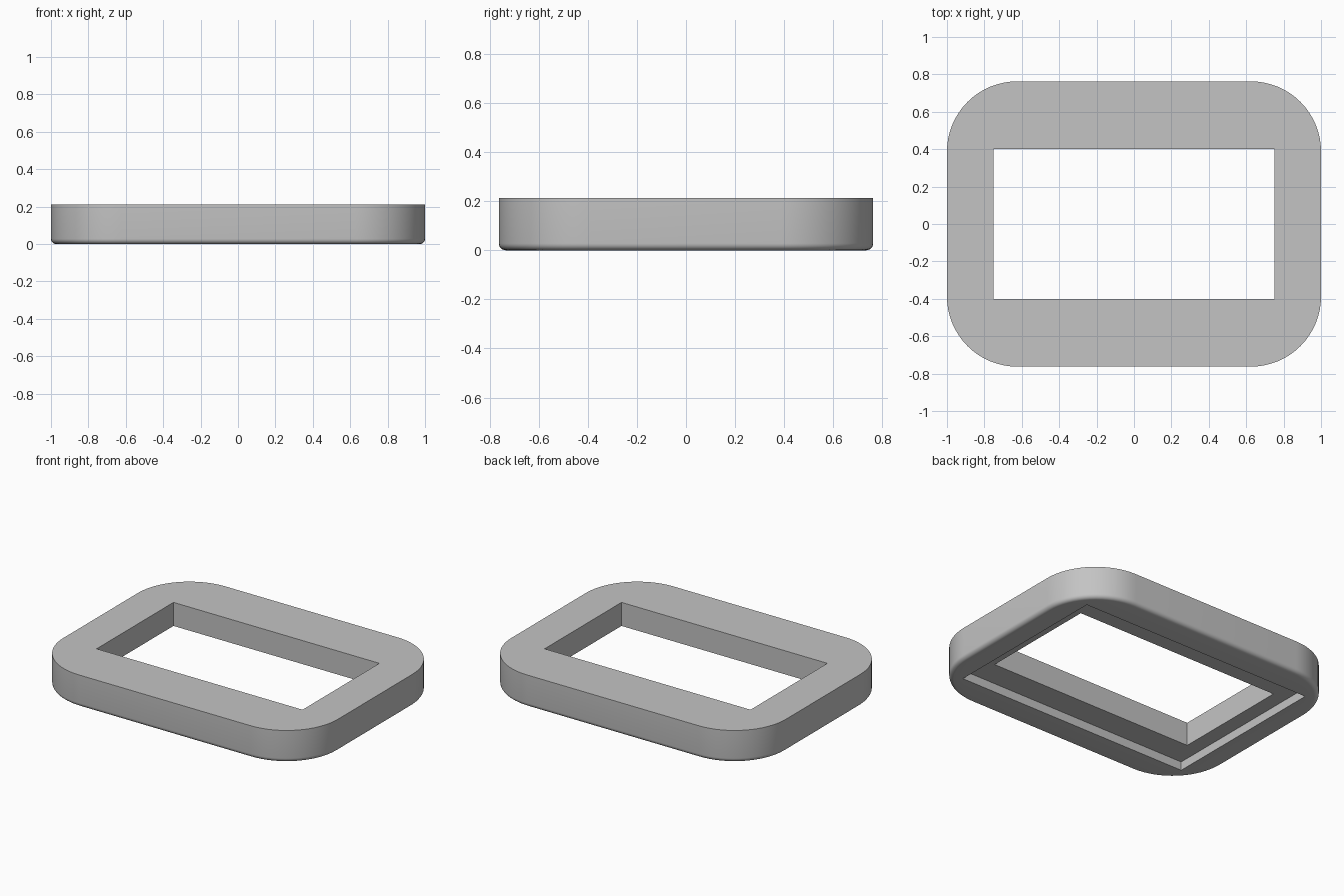
import bpy
import bmesh
from math import sin, cos, pi

cube = bpy.data.objects.get("Cube")
if cube:
    bpy.data.objects.remove(cube, do_unlink=True)

# Overall dimensions
HALF_X, HALF_Y, HEIGHT = 1.0, 0.7625, 0.212
CORNER, FILLET = 0.375, 0.028
OPENING = (0.75, 0.4)
REBATE, REBATE_DEPTH = (0.85, 0.575), 0.057
ARC_STEPS, FILLET_STEPS = 16, 6
SIGNS = [(1, 1), (-1, 1), (-1, -1), (1, -1)]

bm = bmesh.new()


def rounded_ring(inset, z):
    """Counter-clockwise rounded rectangle, as a list of four corner arcs."""
    r = CORNER - inset
    arcs = []
    for i, (sx, sy) in enumerate(SIGNS):
        cx, cy = sx * (HALF_X - CORNER), sy * (HALF_Y - CORNER)
        angles = [(i + k / ARC_STEPS) * pi / 2 for k in range(ARC_STEPS + 1)]
        arcs.append([bm.verts.new((cx + r * cos(a), cy + r * sin(a), z)) for a in angles])
    return arcs


def rect_ring(half, z):
    return [bm.verts.new((sx * half[0], sy * half[1], z)) for sx, sy in SIGNS]


def bridge(a, b):
    n = len(a)
    for i in range(n):
        j = (i + 1) % n
        bm.faces.new((a[i], a[j], b[j], b[i]))


def cap(arcs, rect):
    """Flat face between a rounded outline and a rectangular hole."""
    for i in range(4):
        j = (i + 1) % 4
        bm.faces.new(arcs[i] + [rect[i]])
        bm.faces.new((arcs[i][-1], arcs[j][0], rect[j], rect[i]))


def flat(arcs):
    return [v for arc in arcs for v in arc]


# Outer wall, with a small round along the bottom edge
rings = [rounded_ring(0, HEIGHT)]
for k in range(FILLET_STEPS + 1):
    t = k / FILLET_STEPS * pi / 2
    rings.append(rounded_ring(FILLET * (1 - cos(t)), FILLET * (1 - sin(t))))
for upper, lower in zip(rings, rings[1:]):
    bridge(flat(upper), flat(lower))

# Top face, window opening and stepped rebate underneath
opening_top = rect_ring(OPENING, HEIGHT)
opening_low = rect_ring(OPENING, REBATE_DEPTH)
rebate_top = rect_ring(REBATE, REBATE_DEPTH)
rebate_low = rect_ring(REBATE, 0)
cap(rings[0], opening_top)
bridge(opening_top, opening_low)
bridge(opening_low, rebate_top)
bridge(rebate_top, rebate_low)
cap(rings[-1], rebate_low)
bmesh.ops.recalc_face_normals(bm, faces=bm.faces)

mesh = bpy.data.meshes.new("bezel_frame")
bm.to_mesh(mesh)
bm.free()
frame = bpy.data.objects.new("bezel_frame", mesh)
bpy.context.collection.objects.link(frame)

# Plain grey material
grey = bpy.data.materials.new("plain_grey")
grey.use_nodes = True
colour = (0.55, 0.55, 0.55, 1)
grey.diffuse_color = colour
grey.node_tree.nodes["Principled BSDF"].inputs["Base Color"].default_value = colour
mesh.materials.append(grey)

# Smooth the rounded walls, keep the hard edges
bpy.ops.object.select_all(action="DESELECT")
frame.select_set(True)
bpy.context.view_layer.objects.active = frame
bpy.ops.object.shade_smooth_by_angle(angle=pi / 6)
